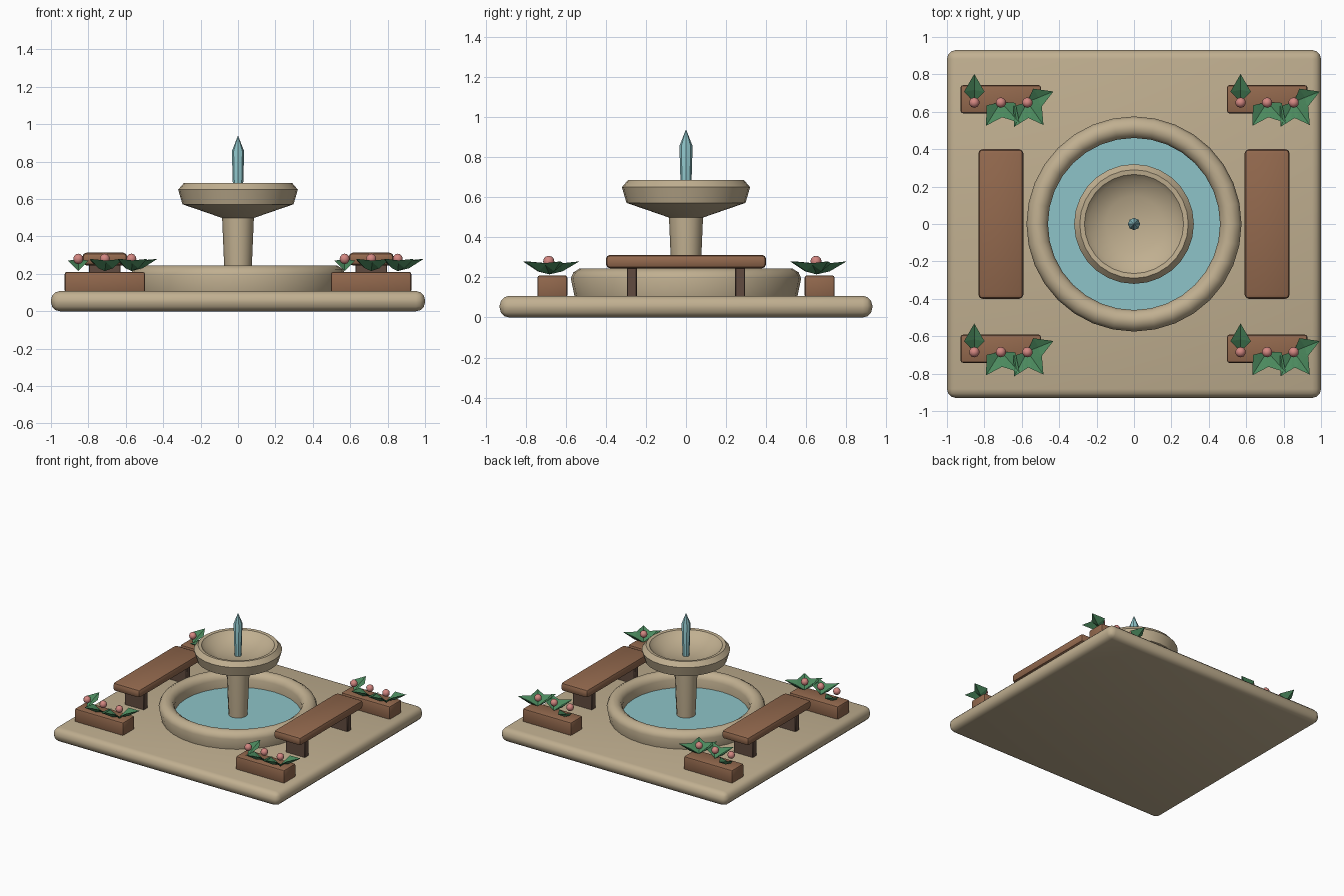
import bpy, bmesh, math
from mathutils import Vector

if "Cube" in bpy.data.objects:
    bpy.data.objects.remove(bpy.data.objects["Cube"])


def mat(name, r, g, b):
    m = bpy.data.materials.new(name)
    m.diffuse_color = (r, g, b, 1)
    m.use_nodes = True
    m.node_tree.nodes["Principled BSDF"].inputs["Base Color"].default_value = m.diffuse_color
    return m


STONE = mat("stone", 0.53, 0.43, 0.28)
WATER = mat("water", 0.27, 0.55, 0.58)
WOOD = mat("wood", 0.29, 0.14, 0.075)
DARK = mat("dark_wood", 0.12, 0.07, 0.05)
LEAF = mat("leaf", 0.07, 0.25, 0.11)
BLOOM = mat("bloom", 0.65, 0.24, 0.22)


def finish(bm, name, material, smooth=True):
    bmesh.ops.recalc_face_normals(bm, faces=bm.faces)
    me = bpy.data.meshes.new(name)
    bm.to_mesh(me)
    bm.free()
    ob = bpy.data.objects.new(name, me)
    bpy.context.collection.objects.link(ob)
    me.materials.append(material)
    if smooth:
        bpy.ops.object.select_all(action='DESELECT')
        ob.select_set(True)
        bpy.context.view_layer.objects.active = ob
        bpy.ops.object.shade_smooth_by_angle(angle=math.radians(40))
    return ob


def box(name, lo, hi, material, bevel=0.0, segments=2):
    bm = bmesh.new()
    bmesh.ops.create_cube(bm, size=1)
    for v in bm.verts:
        v.co = Vector([lo[i] + (v.co[i] + 0.5) * (hi[i] - lo[i]) for i in range(3)])
    if bevel:
        bmesh.ops.bevel(bm, geom=bm.edges[:], offset=bevel, segments=segments,
                        profile=0.5, affect='EDGES')
    return finish(bm, name, material)


def lathe(name, profile, sides, material, closed=False):
    """Revolve (radius, z) points around the z axis."""
    bm = bmesh.new()
    pts = [bm.verts.new((r, 0, z)) for r, z in profile]
    edges = [bm.edges.new(p) for p in zip(pts, pts[1:])]
    if closed:
        edges.append(bm.edges.new((pts[-1], pts[0])))
    bmesh.ops.spin(bm, geom=pts + edges, cent=(0, 0, 0), axis=(0, 0, 1),
                   angle=math.tau, steps=sides, use_merge=True)
    bmesh.ops.remove_doubles(bm, verts=bm.verts, dist=1e-5)
    return finish(bm, name, material)


# Paved slab
box("base_slab", (-1, -0.93, 0), (1, 0.93, 0.108), STONE, 0.048, 3)

# Lower basin, its water, the pedestal, the upper bowl and the jet
lathe("basin", [(0.46, 0.10), (0.555, 0.10), (0.575, 0.195), (0.562, 0.225), (0.53, 0.245),
                (0.50, 0.243), (0.472, 0.225), (0.46, 0.195)], 32, STONE, closed=True)
lathe("basin_water", [(0, 0.10), (0.462, 0.10), (0.462, 0.13), (0, 0.13)], 32, WATER)
lathe("pedestal", [(0, 0.10), (0.068, 0.10), (0.085, 0.50), (0.085, 0.53), (0, 0.53)], 12, STONE)
lathe("upper_bowl", [(0, 0.495), (0.08, 0.497), (0.297, 0.572), (0.32, 0.65), (0.29, 0.685),
                     (0.265, 0.682), (0.24, 0.655), (0.15, 0.612), (0, 0.598)], 28, STONE)
lathe("water_jet", [(0, 0.59), (0.025, 0.59), (0.033, 0.855), (0, 0.94)], 8, WATER)

# Two benches
for side, sx in (("left", -1), ("right", 1)):
    xc = 0.712 * sx
    box(side + "_bench_seat", (xc - 0.12, -0.4, 0.245), (xc + 0.12, 0.4, 0.313), WOOD, 0.022)
    for end, y in (("front", -0.27), ("back", 0.27)):
        box(f"{side}_bench_{end}_leg", (xc - 0.085, y - 0.025, 0.10),
            (xc + 0.085, y + 0.025, 0.25), DARK, 0.004, 1)


def add_leaf(bm, base, degrees):
    """Folded diamond leaf rising outward from its base."""
    a = math.radians(degrees)
    out = Vector((math.cos(a), math.sin(a), 0))
    side = Vector((-out.y, out.x, 0))
    up = Vector((0, 0, 1))
    root = bm.verts.new(base)
    tip = bm.verts.new(base + out * 0.15 + up * 0.065)
    left = bm.verts.new(base + out * 0.055 + side * 0.055 + up * 0.055)
    right = bm.verts.new(base + out * 0.055 - side * 0.055 + up * 0.055)
    top = bm.verts.new(base + out * 0.065 + up * 0.035)
    under = bm.verts.new(base + out * 0.065 + up * 0.015)
    for mid in (top, under):
        for edge in (left, right):
            bm.faces.new((root, edge, mid))
            bm.faces.new((mid, edge, tip))


# Four planters with the same planting
LEAVES = [(-0.142, 90), (0, 238), (0, 312), (0.142, 242), (0.142, 305), (0.142, 22)]
for side, sx in (("left", -1), ("right", 1)):
    for end, sy in (("front", -1), ("back", 1)):
        name = f"{end}_{side}_planter"
        c = Vector((0.712 * sx, 0.667 * sy, 0))
        box(name, (c.x - 0.215, c.y - 0.075, 0.10), (c.x + 0.215, c.y + 0.075, 0.21), WOOD, 0.012)
        bm = bmesh.new()
        for x, angle in LEAVES:
            add_leaf(bm, c + Vector((x, -0.015, 0.215)), angle)
        finish(bm, name + "_leaves", LEAF, smooth=False)
        bm = bmesh.new()
        for x in (-0.142, 0, 0.142):
            ball = bmesh.ops.create_uvsphere(bm, u_segments=10, v_segments=6, radius=0.028)
            bmesh.ops.translate(bm, verts=ball["verts"], vec=c + Vector((x, -0.018, 0.28)))
        finish(bm, name + "_flowers", BLOOM)
